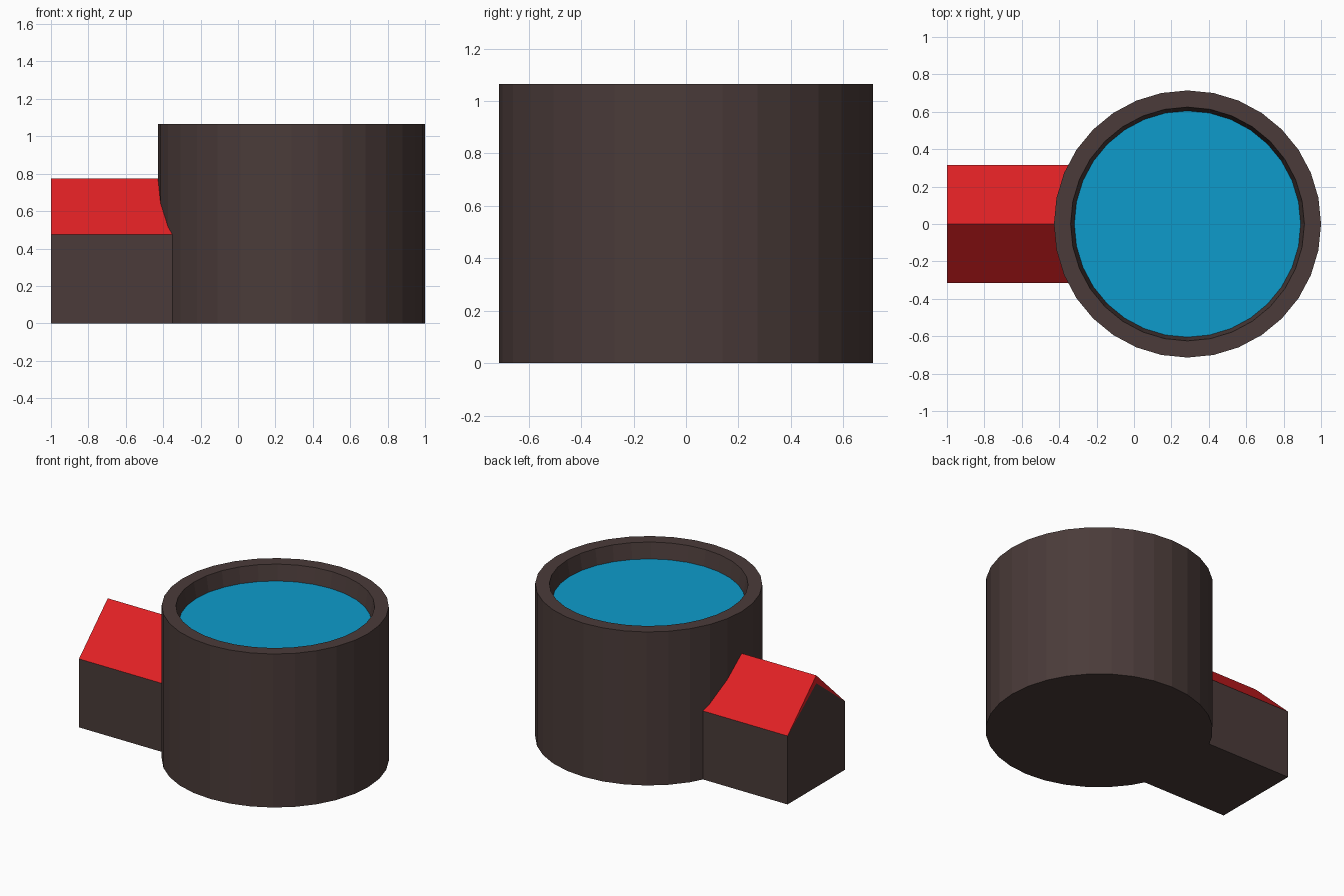
import bpy, bmesh, math

if "Cube" in bpy.data.objects:
    bpy.data.objects.remove(bpy.data.objects["Cube"])

SIDES, CX = 32, 0.286
RADIUS, HEIGHT = 0.714, 1.065
WATER_R, WATER_Z = 0.605, 0.957


def material(name, color):
    m = bpy.data.materials.new(name)
    m.diffuse_color = (*color, 1)
    m.use_nodes = True
    m.node_tree.nodes["Principled BSDF"].inputs["Base Color"].default_value = m.diffuse_color
    return m


def finish(bm, name, mat):
    bmesh.ops.recalc_face_normals(bm, faces=bm.faces)
    me = bpy.data.meshes.new(name)
    bm.to_mesh(me)
    bm.free()
    me.materials.append(mat)
    ob = bpy.data.objects.new(name, me)
    bpy.context.collection.objects.link(ob)
    return ob


def ring(bm, r, z):
    return [bm.verts.new((CX + r * math.cos(math.tau * i / SIDES),
                          r * math.sin(math.tau * i / SIDES), z)) for i in range(SIDES)]


def lathe(name, profile, mat, cap_start=False):
    bm = bmesh.new()
    rings = [ring(bm, r, z) for r, z in profile]
    for a, b in zip(rings, rings[1:]):
        for i in range(SIDES):
            j = (i + 1) % SIDES
            bm.faces.new((a[i], a[j], b[j], b[i]))
    if cap_start:
        bm.faces.new(rings[0][::-1])
    return finish(bm, name, mat)


def extrude_profile(name, profile, mat):
    """Run a (y, z) profile from the gable end to the tank wall."""
    bm = bmesh.new()
    start = [bm.verts.new((-1, y, z)) for y, z in profile]
    end = [bm.verts.new((CX - math.sqrt((RADIUS - 0.003) ** 2 - y * y), y, z))
           for y, z in profile]
    n = len(profile)
    for i in range(n):
        j = (i + 1) % n
        bm.faces.new((start[i], start[j], end[j], end[i]))
    bm.faces.new(start)
    bmesh.ops.triangulate(bm, faces=[bm.faces.new(end)])
    return finish(bm, name, mat)


brown = material("dark_brown", (0.069, 0.044, 0.041))
red = material("red", (0.75, 0.015, 0.018))
blue = material("blue", (0.004, 0.33, 0.6))

# Round tank with a rim and slightly tapered inner wall
lathe("tank", [(RADIUS, 0), (RADIUS, HEIGHT), (0.625, HEIGHT), (WATER_R, WATER_Z)],
      brown, cap_start=True)

# Water surface
bm = bmesh.new()
bm.faces.new(ring(bm, WATER_R, WATER_Z))
water = finish(bm, "water", blue)
if water.data.polygons[0].normal.z < 0:
    water.data.flip_normals()

# Pump house walls with gable
W, EAVE, RIDGE, GABLE = 0.315, 0.475, 0.775, 0.72
extrude_profile("house_walls",
                [(-W, 0), (0, 0), (W, 0), (W, EAVE), (0, GABLE), (-W, EAVE)], brown)

# Pitched roof
extrude_profile("house_roof", [(-W, EAVE), (0, GABLE), (W, EAVE), (0, RIDGE)], red)
